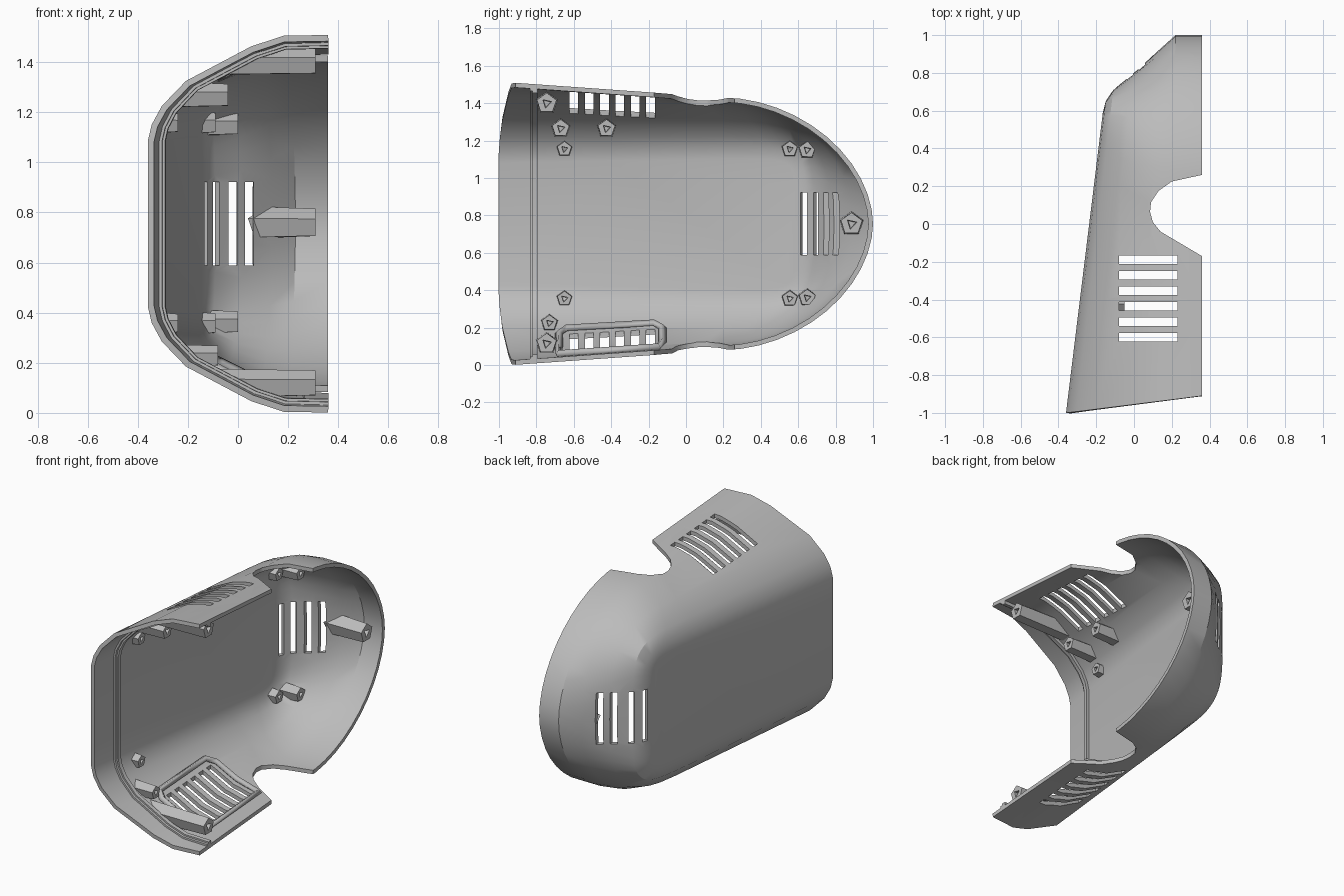
import bpy, bmesh, math
from mathutils import Vector
from mathutils.bvhtree import BVHTree

if "Cube" in bpy.data.objects:
    bpy.data.objects.remove(bpy.data.objects["Cube"])

MID = 0.755      # height of the symmetry plane
BEND = 0.2       # where the straight body turns into the rounded nose
WALL = 0.025

grey = bpy.data.materials.new("plastic_grey")
grey.use_nodes = True
grey.diffuse_color = (0.5, 0.5, 0.5, 1)
grey.node_tree.nodes["Principled BSDF"].inputs["Base Color"].default_value = (0.5, 0.5, 0.5, 1)


def activate(obj):
    bpy.ops.object.select_all(action='DESELECT')
    obj.select_set(True)
    bpy.context.view_layer.objects.active = obj


def make(name, bm, smooth=None):
    bmesh.ops.recalc_face_normals(bm, faces=bm.faces)
    mesh = bpy.data.meshes.new(name)
    bm.to_mesh(mesh)
    bm.free()
    mesh.materials.append(grey)
    obj = bpy.data.objects.new(name, mesh)
    bpy.context.collection.objects.link(obj)
    if smooth:
        activate(obj)
        bpy.ops.object.shade_smooth_by_angle(angle=math.radians(smooth))
    return obj


# Rings from the open rim to the flat side:
# x at front, x at nose, half height at front, at bend, nose end y, squareness
RINGS = [(0.36, 0.36, 0.76, 0.675, 1.0, 1.87),
         (0.18, 0.22, 0.755, 0.675, 1.0, 1.87),
         (0.05, 0.12, 0.71, 0.655, 0.91, 2.1),
         (-0.21, 0.0, 0.57, 0.58, 0.8, 2.8),
         (-0.305, -0.11, 0.47, 0.48, 0.71, 4.5),
         (-0.345, -0.15, 0.395, 0.41, 0.65, 6),
         (-0.36, -0.165, 0.33, 0.35, 0.59, 7)]


def ring_x(ring, y):
    return ring[0] + (ring[1] - ring[0]) * (y + 1) / (ring[4] + 1)


def ring_h(ring, y):
    return ring[2] + (ring[3] - ring[2]) * (y + 1) / (BEND + 1)


def ring_points(ring, steps=24):
    half = []
    front = -1 + 0.125 * (ring[0] + 0.36)
    for y in (front, -0.4):
        half.append((y, ring_h(ring, y)))
    for i in range(steps // 2 + 1):
        a = math.pi * i / steps
        e = 2 / ring[5]
        half.append((BEND + (ring[4] - BEND) * math.sin(a) ** e,
                     ring[3] * max(math.cos(a), 0) ** e if i < steps // 2 else 0))
    loop = half + [(y, -h) for y, h in reversed(half[:-1])]
    return [Vector((ring_x(ring, y), y, MID + h)) for y, h in loop]


# Outer skin, thickened inwards
bm = bmesh.new()
rows = [[bm.verts.new(p) for p in ring_points(r)] for r in RINGS]
for a, b in zip(rows, rows[1:]):
    for i in range(len(a) - 1):
        bm.faces.new((a[i], a[i + 1], b[i + 1], b[i]))
side = bm.faces.new(rows[-1])
bmesh.ops.recalc_face_normals(bm, faces=bm.faces)
if side.normal.x > 0:
    bmesh.ops.reverse_faces(bm, faces=bm.faces)
skin = BVHTree.FromBMesh(bm)
mesh = bpy.data.meshes.new("shell")
bm.to_mesh(mesh)
bm.free()
mesh.materials.append(grey)
shell = bpy.data.objects.new("shell", mesh)
bpy.context.collection.objects.link(shell)
solid = shell.modifiers.new("thickness", 'SOLIDIFY')
solid.thickness = WALL
solid.offset = -1
solid.use_even_offset = True


# Cutter: vents and the side notch
def box(bm, centre, size, turn=0):
    verts = bmesh.ops.create_cube(bm, size=1)["verts"]
    bmesh.ops.scale(bm, vec=size, verts=verts)
    for v in verts:
        x, y = v.co.x, v.co.y
        v.co.x = x * math.cos(turn) - y * math.sin(turn)
        v.co.y = x * math.sin(turn) + y * math.cos(turn)
        v.co += Vector(centre)


bm = bmesh.new()
for i in range(6):
    box(bm, (0.075, -0.19 - i * 0.082, MID), (0.31, 0.046, 2))
for x, y, turn in ((-0.14, 0.635, 155), (-0.088, 0.695, 135), (-0.022, 0.77, 95), (0.042, 0.83, 95)):
    box(bm, (x, y, MID), (0.18, 0.036, 0.335), math.radians(turn))
notch = [(0.5, 0.285), (0.36, 0.26), (0.2, 0.225), (0.13, 0.175), (0.09, 0.115),
         (0.085, 0.065), (0.1, 0.01), (0.14, -0.04), (0.36, -0.17), (0.5, -0.25)]
base = bm.faces.new([bm.verts.new((x, y, -0.2)) for x, y in notch])
top = bmesh.ops.extrude_face_region(bm, geom=[base])["geom"]
bmesh.ops.translate(bm, vec=(0, 0, 2), verts=[g for g in top if isinstance(g, bmesh.types.BMVert)])
cutter = make("vent_cutter", bm)
cutter.hide_render = True
cut = shell.modifiers.new("openings", 'BOOLEAN')
cut.operation = 'DIFFERENCE'
cut.solver = 'EXACT'
cut.object = cutter
activate(shell)
for m in ("thickness", "openings"):
    bpy.ops.object.modifier_apply(modifier=m)
bpy.data.objects.remove(cutter)
activate(shell)
bpy.ops.object.shade_smooth_by_angle(angle=math.radians(28))


# Stepped ridge just inside the front opening
def section(y, inset):
    half = [Vector((ring_x(r, y), ring_h(r, y))) for r in RINGS]
    line = half + [Vector((p.x, -p.y)) for p in reversed(half)]
    out = []
    for i, p in enumerate(line):
        d = line[min(i + 1, len(line) - 1)] - line[max(i - 1, 0)]
        n = Vector((-d.y, d.x)).normalized()
        if n.dot(Vector((0.3, 0)) - p) < 0:
            n = -n
        q = p + n * inset
        out.append(Vector((q.x, y, MID + q.y)))
    return out


def ridge(name, y0, y1, depth):
    bm = bmesh.new()
    lines = [[bm.verts.new(p) for p in section(y, d)]
             for y, d in ((y0, 0.015), (y0, depth), (y1, depth), (y1, 0.015))]
    for k in range(4):
        a, b = lines[k], lines[(k + 1) % 4]
        for i in range(len(a) - 1):
            bm.faces.new((a[i], a[i + 1], b[i + 1], b[i]))
    for end in (0, -1):
        bm.faces.new([line[end] for line in lines])
    make(name, bm, 28)


ridge("front_ridge", -0.835, -0.82, 0.037)
ridge("inner_ridge", -0.82, -0.795, 0.047)


# Screw posts, with bases that follow the wall
def post(name, y, z, tip, r):
    bm = bmesh.new()

    def loop(n, radius, x):
        return [bm.verts.new((x, y + radius * math.cos(math.tau * i / n + 0.3),
                              z + radius * math.sin(math.tau * i / n + 0.3))) for i in range(n)]

    def walls(a, b):
        for i in range(len(a)):
            j = (i + 1) % len(a)
            bm.faces.new((a[i], a[j], b[j], b[i]))

    foot, head = loop(5, r * 1.12, tip), loop(5, r, tip)
    for v in foot:
        hit = skin.ray_cast(Vector((tip, v.co.y, v.co.z)), Vector((-1, 0, 0)))[0]
        v.co.x = hit.x + 0.015 if hit else tip - 0.02
    hole, floor = loop(3, r * 0.5, tip), loop(3, r * 0.4, tip - 0.04)
    walls(foot, head)
    walls(hole, floor)
    bm.faces.new(floor)
    rims = [bm.edges.get((l[i], l[(i + 1) % len(l)])) for l in (head, hole) for i in range(len(l))]
    bmesh.ops.triangle_fill(bm, edges=rims, use_beauty=True)
    make(name, bm)


for label, y, z, tip, r in (("upper_long", -0.745, 1.4, 0.31, 0.055),
                            ("lower_long", -0.745, 0.115, 0.31, 0.055),
                            ("upper_front", -0.67, 1.265, -0.04, 0.048),
                            ("upper_middle", -0.425, 1.265, -0.05, 0.048),
                            ("lower_front", -0.73, 0.225, -0.08, 0.043),
                            ("nose", 0.885, MID, 0.31, 0.06)):
    post(label + "_post", y, z, tip, r)
for label, s in (("upper", 1), ("lower", -1)):
    post(label + "_short_post", -0.65, MID + s * 0.4, -0.24, 0.04)
    post(label + "_rear_post", 0.555, MID + s * 0.4, -0.09, 0.042)
    post(label + "_rear_tall_post", 0.648, MID + s * 0.395, 0.0, 0.045)

# Raised frame around the lower vents
corners = [(-0.12, -0.64), (-0.12, -0.17), (-0.07, -0.125), (0.08, -0.125),
           (0.25, -0.15), (0.25, -0.68), (0.08, -0.68), (-0.07, -0.68)]
curve = bpy.data.curves.new("vent_frame", 'CURVE')
curve.dimensions = '3D'
curve.bevel_depth = 0.022
curve.bevel_resolution = 0
spline = curve.splines.new('POLY')
spline.points.add(len(corners) - 1)
spline.use_cyclic_u = True
for p, (x, y) in zip(spline.points, corners):
    hit = skin.ray_cast(Vector((x, y, MID)), Vector((0, 0, -1)))[0]
    p.co = (x, y, hit.z + 0.038, 1)
curve.materials.append(grey)
frame = bpy.data.objects.new("vent_frame", curve)
bpy.context.collection.objects.link(frame)
activate(frame)
bpy.ops.object.convert(target='MESH')
